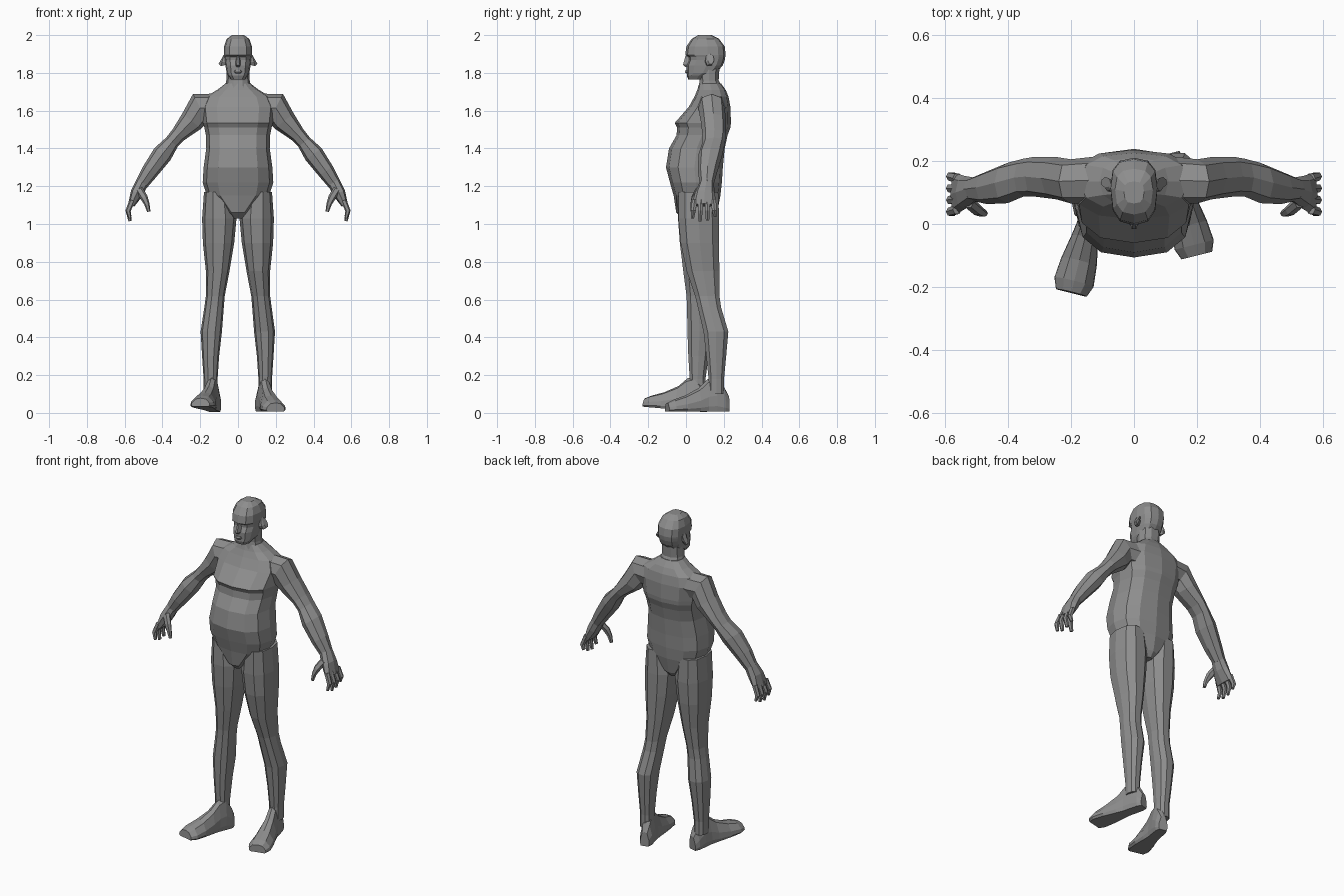
import bpy, bmesh, math
from mathutils import Vector, Matrix

skin = bpy.data.materials.new("grey_skin")
skin.diffuse_color = (0.27, 0.27, 0.27, 1)


def loft(name, rings):
    """Skin a list of equal-length point rings and cap both ends."""
    bm = bmesh.new()
    loops = [[bm.verts.new(p) for p in r] for r in rings]
    n = len(loops[0])
    for a, b in zip(loops, loops[1:]):
        for i in range(n):
            j = (i + 1) % n
            bm.faces.new((a[i], a[j], b[j], b[i]))
    bm.faces.new(loops[0])
    bm.faces.new(loops[-1])
    bmesh.ops.recalc_face_normals(bm, faces=bm.faces)
    me = bpy.data.meshes.new(name)
    bm.to_mesh(me)
    bm.free()
    me.materials.append(skin)
    ob = bpy.data.objects.new(name, me)
    bpy.context.collection.objects.link(ob)
    return ob


def oval(sides, power):
    """Unit oval, squarer as power falls below 1."""
    pts = []
    for i in range(sides):
        t = 2 * math.pi * i / sides
        c, s = math.cos(t), math.sin(t)
        pts.append((math.copysign(abs(c) ** power, c),
                    math.copysign(abs(s) ** power, s)))
    return pts


def level_ring(z, x0, x1, y0, y1, sides, power=0.85, mid=0.5):
    """Horizontal ring in a box; mid places the widest line front to back."""
    cx, rx = (x0 + x1) / 2, (x1 - x0) / 2
    ym = y0 + (y1 - y0) * mid
    return [Vector((cx + rx * c, ym + s * ((y1 - ym) if s > 0 else (ym - y0)), z))
            for c, s in oval(sides, power)]


def limb(name, path, side, sides):
    """Tube along points (x, y, z, in-plane radius, depth radius)."""
    rings = []
    for i, (x, y, z, a, b) in enumerate(path):
        p, q = path[max(i - 1, 0)], path[min(i + 1, len(path) - 1)]
        t = Vector((q[0] - p[0], 0, q[2] - p[2])).normalized()
        u = Vector((-t.z, 0, t.x))
        ring = [Vector((x, y, z)) + u * a * c + Vector((0, b * s, 0))
                for c, s in oval(sides, 0.9)]
        rings.append([Vector((side * v.x, v.y, v.z)) for v in ring])
    return loft(name, rings)


# Torso: z, half width, front y, back y
torso = [(1.03, .03, -.02, .14), (1.06, .06, -.052, .165), (1.15, .165, -.065, .182),
         (1.22, .187, -.085, .19), (1.30, .182, -.106, .195), (1.40, .168, -.09, .205),
         (1.47, .17, -.05, .22), (1.51, .178, -.047, .235), (1.535, .185, -.06, .238),
         (1.62, .195, .015, .235), (1.675, .17, .045, .225), (1.71, .11, .06, .21),
         (1.745, .065, .07, .185)]
loft("torso", [level_ring(z, -w, w, f, b, 12, .8) for z, w, f, b in torso])

# Neck
neck = [(1.70, .075, .06, .205), (1.76, .062, .07, .175), (1.83, .06, .06, .18)]
loft("neck", [level_ring(z, -w, w, f, b, 10) for z, w, f, b in neck])

# Head, with the brow overhanging the eye line
head = [(1.765, .036, .012, .09), (1.785, .052, .004, .12), (1.80, .06, .004, .16),
        (1.84, .067, .002, .195), (1.868, .07, .014, .205), (1.885, .073, .012, .208),
        (1.895, .075, -.004, .21), (1.94, .074, .002, .205), (1.98, .06, .03, .175),
        (2.0, .032, .065, .135)]
loft("head", [level_ring(z, -w, w, f, b, 12, .75, .55) for z, w, f, b in head])

# Nose and lips
loft("nose", [[Vector((-w, .02, z)), Vector((w, .02, z)), Vector((w * .4, f, z)),
               Vector((-w * .4, f, z))]
              for z, w, f in ((1.832, .013, -.004), (1.842, .018, -.016), (1.89, .008, -.003))])
loft("lips", [level_ring(z, -w, w, f, .03, 8) for z, w, f in
              ((1.797, .016, .0), (1.805, .022, -.005), (1.815, .018, -.002))])

# Legs: z, inner x, outer x, front y, back y for each side
right_leg = [(1.17, .03, .18, -.045, .175), (1.03, .008, .19, -.045, .18),
             (.90, .02, .186, -.033, .18), (.75, .045, .17, .0, .18),
             (.62, .07, .17, .045, .18), (.56, .075, .178, .06, .188),
             (.43, .085, .196, .09, .227), (.30, .10, .188, .105, .215),
             (.18, .108, .18, .118, .203), (.10, .108, .18, .118, .203)]
left_leg = [(1.17, .03, .18, -.045, .175), (1.03, .008, .19, -.047, .178),
            (.90, .02, .186, -.037, .17), (.75, .045, .17, -.018, .15),
            (.62, .07, .17, .0, .132), (.56, .075, .178, .003, .128),
            (.43, .085, .198, .005, .14), (.30, .10, .19, .01, .122),
            (.18, .108, .182, .018, .105), (.10, .108, .182, .018, .105)]
for side, name, rows in ((1, "right_leg", right_leg), (-1, "left_leg", left_leg)):
    loft(name, [level_ring(z, *sorted((side * i, side * o)), f, b, 10)
                for z, i, o, f, b in rows])


# Feet: distance from heel, height, half width
def foot(name, side, heel, turn, pitch):
    rows = [(0, .085, .026), (.025, .13, .036), (.07, .185, .037), (.115, .17, .037),
            (.16, .125, .044), (.235, .085, .058), (.30, .062, .064), (.335, .045, .05)]
    place = (Matrix.Translation(heel) @ Matrix.Rotation(side * turn, 4, 'Z')
             @ Matrix.Rotation(-pitch, 4, 'X'))
    section = [(-.85, 0), (.85, 0), (1, .15), (.95, .45), (.55, .9), (0, 1),
               (-.55, .9), (-.95, .45), (-1, .15)]
    loft(name, [[place @ Vector((w * x, -d, h * z)) for x, z in section]
                for d, h, w in rows])


foot("right_foot", 1, Vector((.118, .225, .008)), math.radians(14), 0)
foot("left_foot", -1, Vector((-.118, .105, .004)), math.radians(14), math.radians(5))

# Arms, hands and ears
arm = [(.11, .14, 1.615, .075, .075), (.20, .135, 1.615, .083, .07),
       (.245, .145, 1.545, .064, .067), (.315, .15, 1.473, .042, .063),
       (.35, .147, 1.433, .039, .06), (.40, .13, 1.37, .053, .064),
       (.465, .115, 1.28, .045, .052), (.512, .11, 1.21, .035, .037)]
palm = [(.505, .11, 1.225, .034, .037), (.535, .10, 1.165, .034, .052),
        (.565, .095, 1.10, .018, .066)]
thumb = [(.525, .07, 1.185, .02, .02), (.497, .045, 1.14, .02, .018),
         (.482, .036, 1.105, .014, .014), (.472, .034, 1.065, .009, .01)]
ear = [(.062, .115, 1.865, .026, .016), (.082, .125, 1.868, .036, .022),
       (.089, .132, 1.872, .03, .017)]
for side, word in ((1, "right"), (-1, "left")):
    limb(word + "_arm", arm, side, 8)
    limb(word + "_palm", palm, side, 8)
    limb(word + "_thumb", thumb, side, 6)
    limb(word + "_ear", ear, side, 7)
    # Four fingers fanned front to back, the middle ones longest
    for k, tip in enumerate((1.03, 1.015, 1.02, 1.04)):
        y, fan = .046 + .033 * k, -.012 + .007 * k
        limb(f"{word}_finger_{k + 1}",
             [(.56, y, 1.125, .015, .016), (.582, y + fan * .6, 1.07, .014, .014),
              (.572, y + fan, tip, .008, .01)], side, 6)
